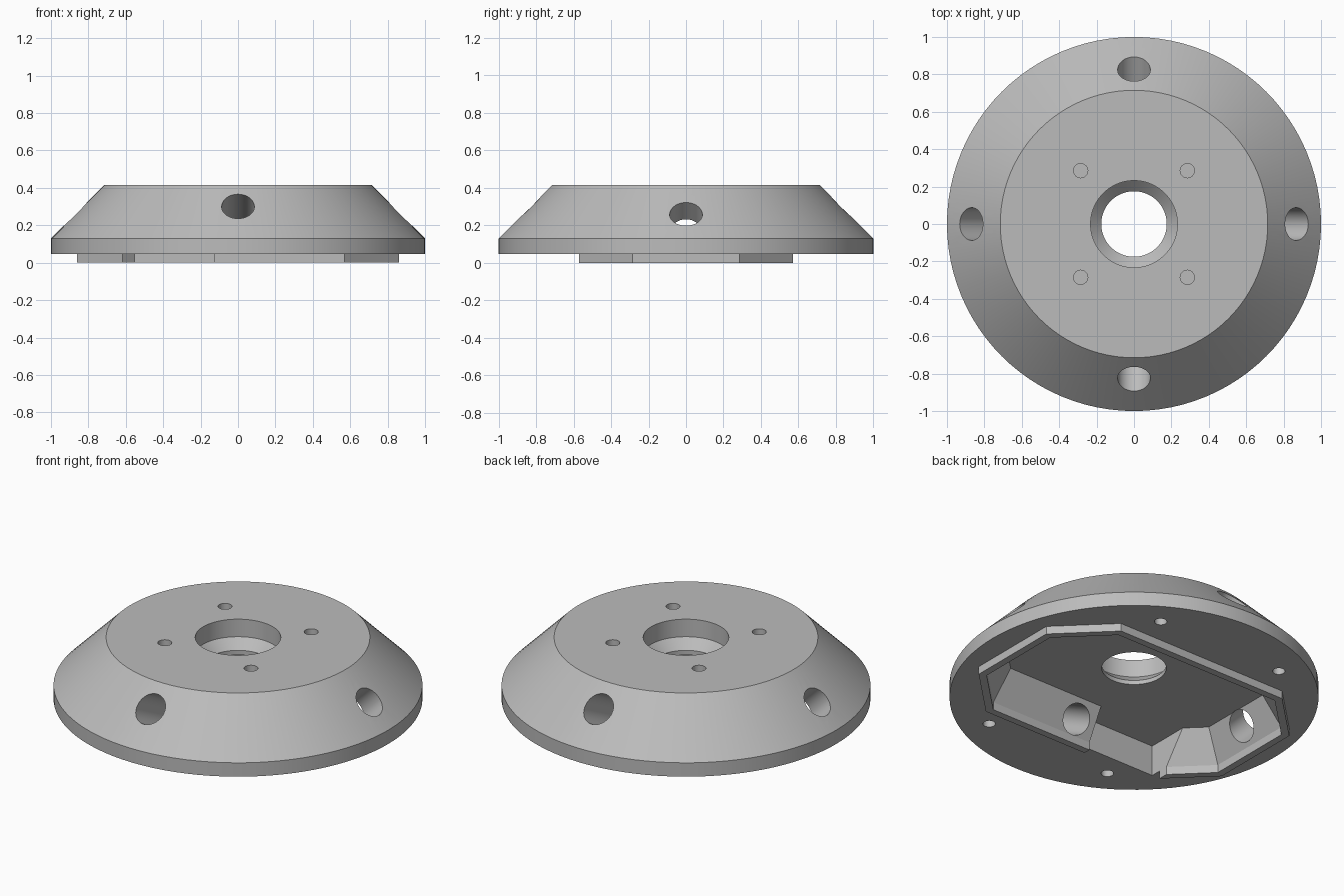
import bpy, bmesh, math
from mathutils import Vector

cube = bpy.data.objects.get("Cube")
if cube:
    bpy.data.objects.remove(cube, do_unlink=True)

grey = bpy.data.materials.new("plain_grey")
grey.use_nodes = True
colour = (0.5, 0.5, 0.5, 1)
grey.diffuse_color = colour
grey.node_tree.nodes["Principled BSDF"].inputs["Base Color"].default_value = colour


def finish(name, bm):
    bmesh.ops.recalc_face_normals(bm, faces=bm.faces)
    mesh = bpy.data.meshes.new(name)
    bm.to_mesh(mesh)
    bm.free()
    mesh.materials.append(grey)
    obj = bpy.data.objects.new(name, mesh)
    bpy.context.collection.objects.link(obj)
    return obj


def loft(name, rings):
    """Closed solid through matching rings of points."""
    bm = bmesh.new()
    loops = [[bm.verts.new(p) for p in ring] for ring in rings]
    n = len(loops[0])
    for low, high in zip(loops, loops[1:]):
        for i in range(n):
            j = (i + 1) % n
            bm.faces.new((low[i], low[j], high[j], high[i]))
    bm.faces.new(loops[0])
    bm.faces.new(loops[-1])
    return finish(name, bm)


def lathe(name, profile, sides=96):
    """Revolve a closed radius/height profile into a ring."""
    bm = bmesh.new()
    rings = [[bm.verts.new((r * math.cos(a), r * math.sin(a), z)) for r, z in profile]
             for a in (2 * math.pi * i / sides for i in range(sides))]
    n = len(profile)
    for i in range(sides):
        a, b = rings[i], rings[(i + 1) % sides]
        for k in range(n):
            m = (k + 1) % n
            bm.faces.new((a[k], b[k], b[m], a[m]))
    return finish(name, bm)


def rod(name, start, end, radius, sides=40):
    """Cylinder between two points."""
    start, end = Vector(start), Vector(end)
    turn = (end - start).to_track_quat('Z', 'Y')
    circle = [turn @ Vector((radius * math.cos(a), radius * math.sin(a), 0))
              for a in (2 * math.pi * i / sides for i in range(sides))]
    return loft(name, [[p + c for c in circle] for p in (start, end)])


def octagon(inset, z):
    """Chamfered rectangle outline, moved inward by the inset."""
    k = inset * math.tan(math.pi / 8)
    a, b, c, d = 0.86 - inset, 0.285 - k, 0.57 - k, 0.57 - inset
    return [(a, -b, z), (a, b, z), (c, d, z), (-c, d, z),
            (-a, b, z), (-a, -b, z), (-c, -d, z), (c, -d, z)]


def boolean(target, tool, operation='DIFFERENCE'):
    mod = target.modifiers.new(tool.name, 'BOOLEAN')
    mod.operation, mod.solver, mod.object = operation, 'EXACT', tool
    bpy.context.view_layer.objects.active = target
    bpy.ops.object.modifier_apply(modifier=mod.name)
    bpy.data.objects.remove(tool, do_unlink=True)


BASE, CEILING, TOP = 0.047, 0.23, 0.415

# Conical housing with a counterbored, countersunk centre hole
housing = lathe("conical_housing", [(0.175, BASE), (1, BASE), (1, 0.13), (0.715, TOP),
                                    (0.232, TOP), (0.232, 0.31), (0.175, 0.255)])

# Locating lip under the base
boolean(housing, loft("locating_lip", [octagon(0, 0), octagon(0, 0.1)]), 'UNION')

# Tapered pocket with a straight mouth inside the lip
boolean(housing, loft("pocket", [octagon(0.042, -0.1), octagon(0.042, BASE),
                                 octagon(0.14, CEILING)]))

# Side notch through the lip and pocket wall
x0, x1, y0, y1 = -0.618, -0.128, -0.583, -0.25
boolean(housing, loft("notch", [[(x0, y0, z), (x1, y0, z), (x1, y1, z), (x0, y1, z)]
                                for z in (-0.1, CEILING)]))

# Angled ports through the cone: shallow at front and back, steep at the sides
for sign in (-1, 1):
    for name, axis, reach, height, tilt in (("end_port", Vector((0, sign, 0)), 0.83, 0.302, 27),
                                            ("side_port", Vector((sign, 0, 0)), 0.87, 0.26, 45)):
        t = math.radians(tilt)
        along = axis * math.cos(t) + Vector((0, 0, math.sin(t)))
        centre = axis * reach + Vector((0, 0, height))
        inner = 0.45 if name == "end_port" else 0.28
        boolean(housing, rod(name, centre + along * 0.2, centre - along * inner, 0.0875))

# Blind screw holes in the top face and the base flange
for sx in (-1, 1):
    for sy in (-1, 1):
        x, y = 0.285 * sx, 0.285 * sy
        boolean(housing, rod("top_screw_hole", (x, y, TOP + 0.1), (x, y, 0.3), 0.038, 32))
        x, y = 0.418 * sx, 0.723 * sy
        boolean(housing, rod("base_screw_hole", (x, y, -0.1), (x, y, 0.16), 0.034, 32))

bpy.ops.object.select_all(action='DESELECT')
housing.select_set(True)
bpy.context.view_layer.objects.active = housing
bpy.ops.object.shade_smooth_by_angle(angle=math.radians(20))
